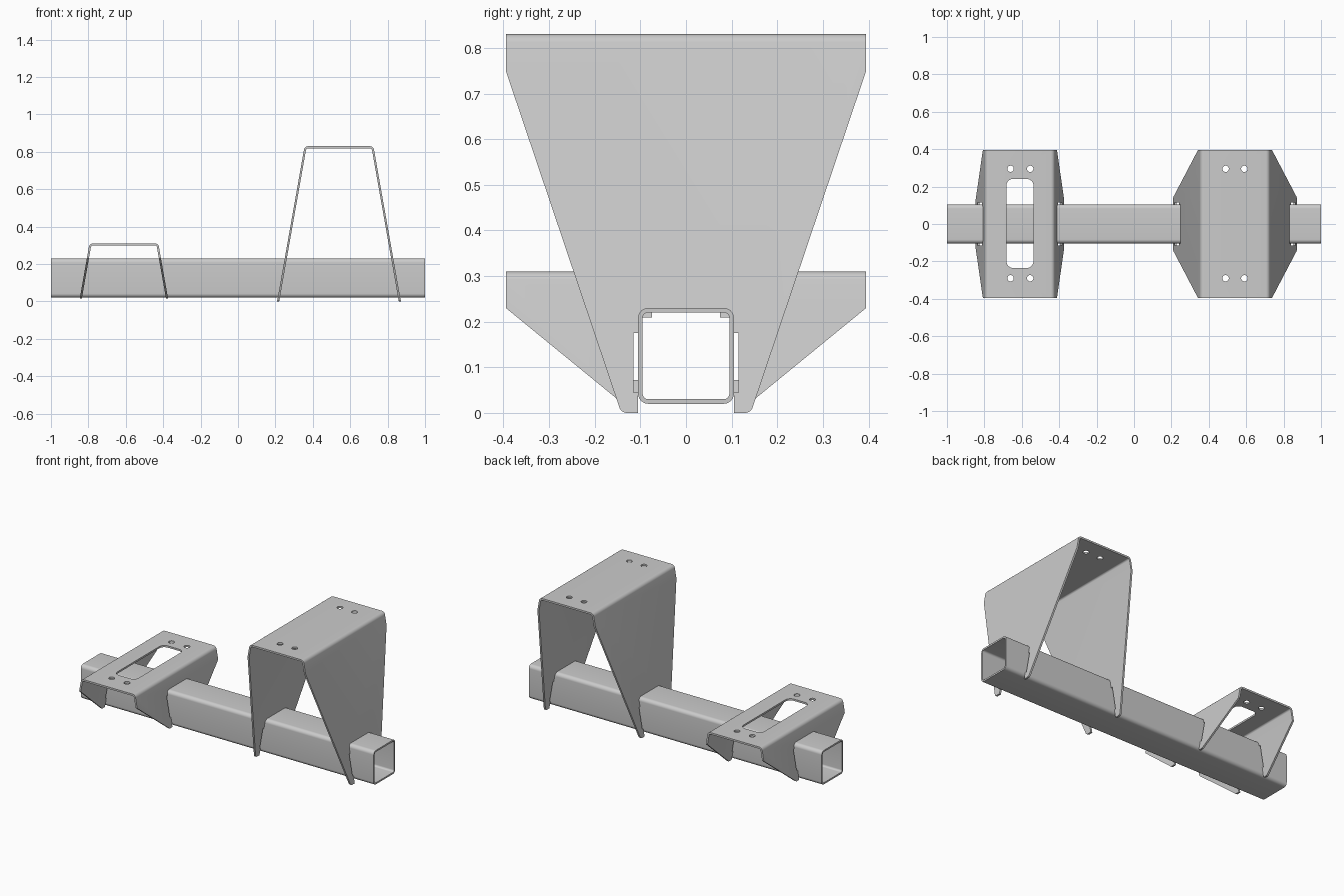
import bpy, bmesh, math
from mathutils import Vector

if "Cube" in bpy.data.objects:
    bpy.data.objects.remove(bpy.data.objects["Cube"])


def fillet(points, n=6):
    """Round polygon corners; each point is (u, v, radius)."""
    out = []
    for i, (u, v, r) in enumerate(points):
        p = Vector((u, v))
        if r == 0:
            out.append(p)
            continue
        a = (Vector(points[i - 1][:2]) - p).normalized()
        b = (Vector(points[(i + 1) % len(points)][:2]) - p).normalized()
        half = a.angle(b) / 2
        c = p + (a + b).normalized() * r / math.sin(half)
        s = p + a * r / math.tan(half) - c
        e = p + b * r / math.tan(half) - c
        out += [c + s.lerp(e, k / n).normalized() * r for k in range(n + 1)]
    return out


def prism(name, pts, axis, lo, hi):
    """Extrude a 2D outline along an axis."""
    place = {'x': lambda p, d: (d, p[0], p[1]),
             'y': lambda p, d: (p[0], d, p[1]),
             'z': lambda p, d: (p[0], p[1], d)}[axis]
    bm = bmesh.new()
    a = [bm.verts.new(place(p, lo)) for p in pts]
    b = [bm.verts.new(place(p, hi)) for p in pts]
    bm.faces.new(a)
    bm.faces.new(b)
    for i in range(len(a)):
        j = (i + 1) % len(a)
        bm.faces.new((a[i], a[j], b[j], b[i]))
    bmesh.ops.recalc_face_normals(bm, faces=bm.faces)
    mesh = bpy.data.meshes.new(name)
    bm.to_mesh(mesh)
    bm.free()
    ob = bpy.data.objects.new(name, mesh)
    bpy.context.collection.objects.link(ob)
    return ob


def combine(ob, cutter, op='DIFFERENCE'):
    """Apply a boolean and discard the cutter."""
    m = ob.modifiers.new('cut', 'BOOLEAN')
    m.operation, m.object, m.solver = op, cutter, 'EXACT'
    dg = bpy.context.evaluated_depsgraph_get()
    mesh = bpy.data.meshes.new_from_object(ob.evaluated_get(dg))
    ob.modifiers.clear()
    ob.data = mesh
    bpy.data.objects.remove(cutter)


def finish(ob):
    ob.data.shade_smooth()
    ob.data.set_sharp_from_angle(angle=math.radians(25))


def rect(cx, cy, hx, hy, r):
    return fillet([(cx - hx, cy - hy, r), (cx + hx, cy - hy, r),
                   (cx + hx, cy + hy, r), (cx - hx, cy + hy, r)])


def bracket(name, cx, top, foot_z, foot_y, foot_r, relief, holes, slot=None):
    t, lean, reach = 0.011, 0.177, 0.184
    ti = t * math.hypot(1, lean)
    base = -0.05

    def half(z):
        return reach + (top - z) * lean

    # Folded sheet: flat top with two splayed legs
    zi, hi, ho = top - t, half(top - t) - ti, half(base)
    section = fillet([(cx - ho, base, 0), (cx - reach, top, 0.022),
                      (cx + reach, top, 0.022), (cx + ho, base, 0),
                      (cx + ho - ti, base, 0), (cx + hi, zi, 0.011),
                      (cx - hi, zi, 0.011), (cx - ho + ti, base, 0)])
    ob = prism(name, section, 'y', -0.395, 0.395)

    # Side outline: tapered legs with a stepped notch that straddles the beam
    za, zb = relief
    right = [(0.5, top + 0.1, 0), (0.5, top - 0.08 + 0.105 * (top - 0.08 - foot_z) / (0.395 - foot_y), 0),
             (foot_y, foot_z, foot_r), (0.105, foot_z, 0),
             (0.105, za, 0), (0.115, za, 0), (0.115, zb, 0), (0.105, zb, 0),
             (0.105, 0.209, 0), (0.074, 0.209, 0), (0.074, 0.23, 0)]
    right[1] = (0.395, top - 0.08, 0)
    right[0] = (0.395, top + 0.1, 0)
    # widen slightly above the taper so the sheet ends stay untouched
    right[0:1] = [(0.45, top + 0.1, 0), (0.45, top - 0.08, 0)]
    left = [(-y, z, r) for y, z, r in reversed(right)]
    combine(ob, prism('outline', fillet(right + left), 'x', cx - 0.6, cx + 0.6), 'INTERSECT')

    # Bolt holes and optional access slot in the top
    for hx in holes:
        for hy in (-0.29, 0.295):
            ring = [(hx + 0.017 * math.cos(k * math.pi / 12),
                     hy + 0.017 * math.sin(k * math.pi / 12)) for k in range(24)]
            combine(ob, prism('hole', ring, 'z', top - 0.04, top + 0.04))
    if slot:
        combine(ob, prism('slot', rect(*slot), 'z', top - 0.04, top + 0.04))
    finish(ob)


# Square hollow beam
beam = prism('beam', rect(0, 0.125, 0.105, 0.105, 0.022), 'x', -1, 1)
combine(beam, prism('bore', rect(0, 0.125, 0.095, 0.095, 0.012), 'x', -1.1, 1.1))
finish(beam)

# Low and tall mounting brackets
bracket('low_bracket', -0.61, 0.31, 0.015, 0.132, 0.006, (0.072, 0.2),
        (-0.66, -0.555), (-0.61, 0.003, 0.072, 0.238, 0.035))
bracket('tall_bracket', 0.54, 0.83, 0.0, 0.142, 0.018, (0.045, 0.175),
        (0.49, 0.59))
